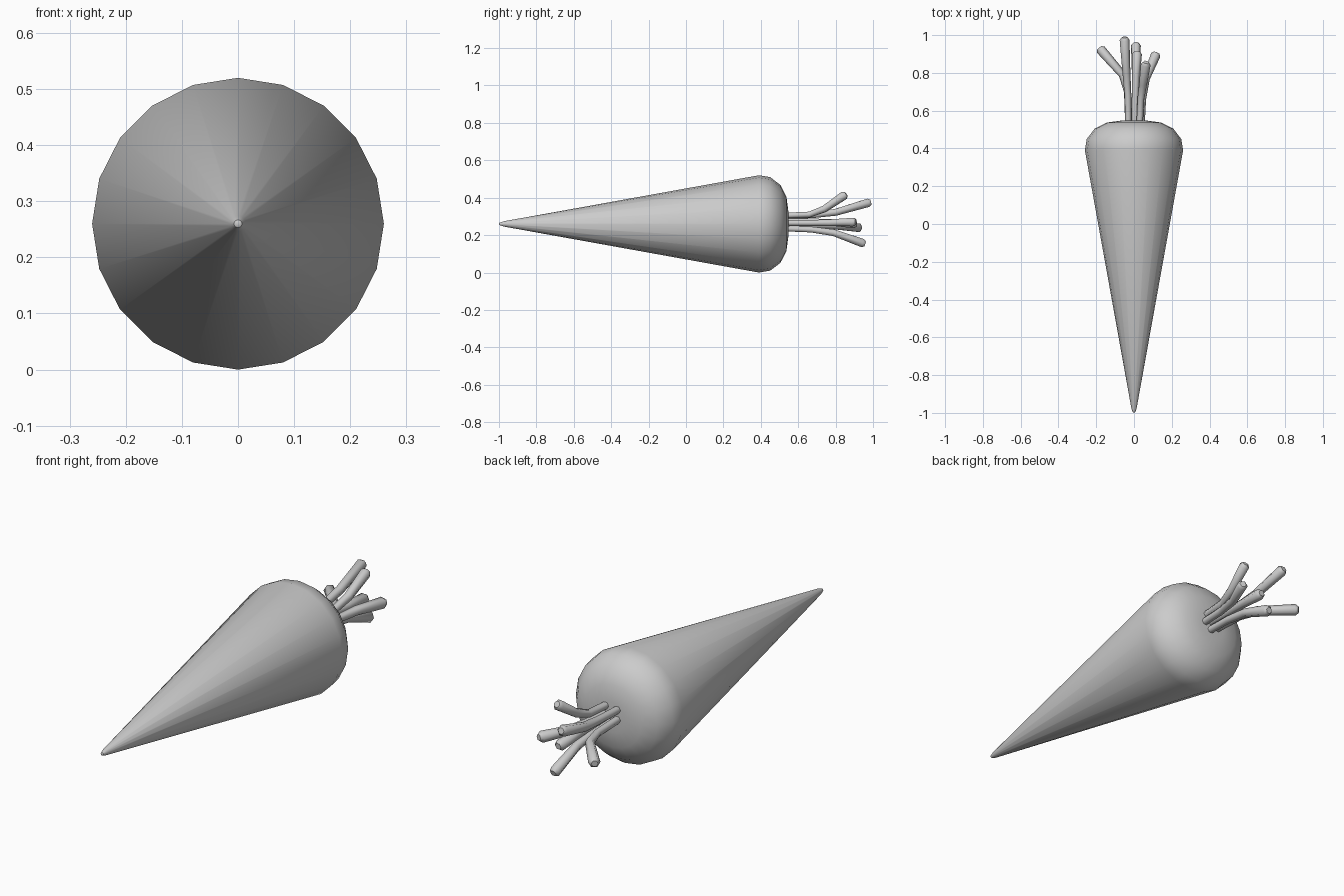
import bpy
import bmesh
import math
from mathutils import Vector

if "Cube" in bpy.data.objects:
    bpy.data.objects.remove(bpy.data.objects["Cube"])

AXIS_Z = 0.26


def finish(obj, angle):
    bpy.ops.object.select_all(action='DESELECT')
    obj.select_set(True)
    bpy.context.view_layer.objects.active = obj
    bpy.ops.object.shade_smooth_by_angle(angle=math.radians(angle))


def lathe_y(name, profile, sides):
    """Revolve (y, radius) pairs about the horizontal axis."""
    bm = bmesh.new()
    verts = [bm.verts.new((r, y, AXIS_Z)) for y, r in profile]
    edges = [bm.edges.new(pair) for pair in zip(verts, verts[1:])]
    bmesh.ops.spin(bm, geom=verts + edges, cent=(0, 0, AXIS_Z), axis=(0, 1, 0),
                   angle=math.tau, steps=sides, use_duplicate=False)
    bmesh.ops.remove_doubles(bm, verts=bm.verts, dist=0.0005)
    bmesh.ops.recalc_face_normals(bm, faces=bm.faces)
    mesh = bpy.data.meshes.new(name)
    bm.to_mesh(mesh)
    bm.free()
    obj = bpy.data.objects.new(name, mesh)
    bpy.context.collection.objects.link(obj)
    finish(obj, 40)


def stem(name, path):
    """Six-sided tube that thickens to a bevelled tip."""
    pts = [Vector(p) for p in path]
    pts.append(pts[-1] + (pts[-1] - pts[-2]).normalized() * 0.014)
    radii = [0.017, 0.018, 0.021, 0.026, 0.015]
    curve = bpy.data.curves.new(name, 'CURVE')
    curve.dimensions = '3D'
    curve.bevel_depth = 1.0
    curve.bevel_resolution = 1
    curve.use_fill_caps = True
    spline = curve.splines.new('POLY')
    spline.points.add(len(pts) - 1)
    for sp, p, r in zip(spline.points, pts, radii):
        sp.co = (*p, 1)
        sp.radius = r
    obj = bpy.data.objects.new(name, curve)
    bpy.context.collection.objects.link(obj)
    bpy.ops.object.select_all(action='DESELECT')
    obj.select_set(True)
    bpy.context.view_layer.objects.active = obj
    bpy.ops.object.convert(target='MESH')
    finish(bpy.context.object, 65)


# Tapered root with rounded shoulder
lathe_y("root", [(-1.0, 0), (-0.996, 0.007), (-0.975, 0.014), (0.39, 0.26),
                 (0.45, 0.25), (0.505, 0.208), (0.537, 0.145),
                 (0.547, 0.07), (0.547, 0)], 20)

# Leaf stalks fanning out of the crown
stalks = [
    [(0.03, 0.53, 0.305), (0.036, 0.66, 0.31), (0.048, 0.74, 0.34), (0.062, 0.845, 0.412)],
    [(-0.03, 0.53, 0.30), (-0.032, 0.68, 0.307), (-0.04, 0.80, 0.322), (-0.05, 0.975, 0.373)],
    [(0.04, 0.53, 0.265), (0.046, 0.66, 0.265), (0.063, 0.77, 0.266), (0.115, 0.895, 0.27)],
    [(0.008, 0.53, 0.235), (0.01, 0.67, 0.23), (0.01, 0.79, 0.213), (0.01, 0.945, 0.157)],
    [(-0.03, 0.53, 0.255), (-0.035, 0.70, 0.253), (-0.06, 0.79, 0.25), (-0.175, 0.922, 0.24)],
    [(0.005, 0.53, 0.275), (0.006, 0.66, 0.273), (0.01, 0.78, 0.268), (0.016, 0.90, 0.26)],
]
for i, path in enumerate(stalks, 1):
    stem(f"leaf_stalk_{i}", path)
